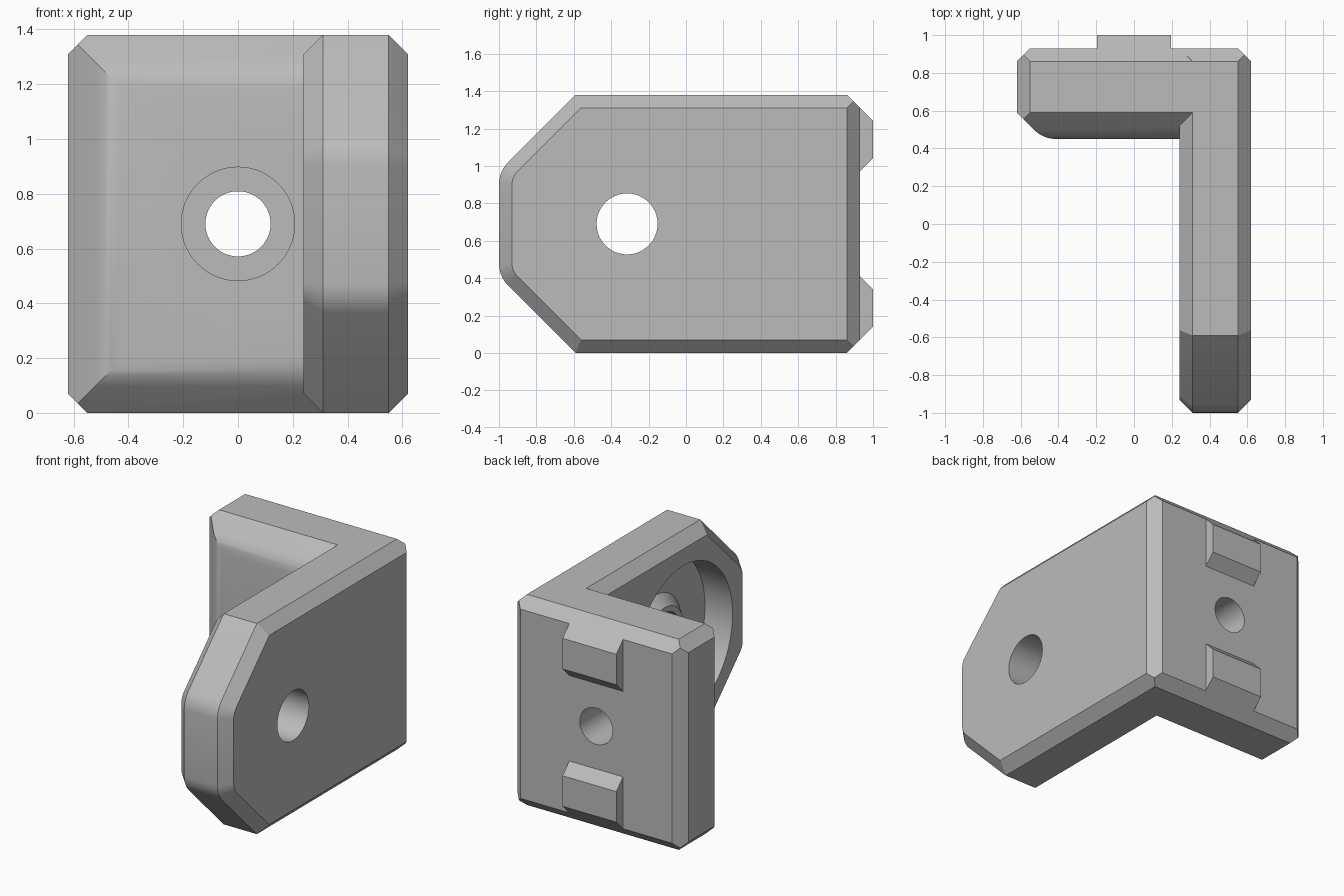
import bpy, bmesh
from math import sin, cos, radians
from mathutils import Vector, Matrix

if "Cube" in bpy.data.objects:
    bpy.data.objects.remove(bpy.data.objects["Cube"])

H, MID = 1.38, 0.69          # height and mid height
C, R = 0.07, 0.17            # chamfer width, rounding radius
ANGLES = [radians(7.5 * i) for i in range(7)]

grey = bpy.data.materials.new("plain grey")
grey.use_nodes = True
grey.diffuse_color = (0.5, 0.5, 0.5, 1)
grey.node_tree.nodes["Principled BSDF"].inputs["Base Color"].default_value = grey.diffuse_color


def finish(bm, name):
    bmesh.ops.recalc_face_normals(bm, faces=bm.faces[:])
    mesh = bpy.data.meshes.new(name)
    bm.to_mesh(mesh)
    bm.free()
    mesh.materials.append(grey)
    obj = bpy.data.objects.new(name, mesh)
    bpy.context.collection.objects.link(obj)
    return obj


def convex_block(name, cuts):
    """Trim a large cube by half spaces given as (point, outward normal)."""
    bm = bmesh.new()
    bmesh.ops.create_cube(bm, size=6)
    for point, normal in cuts:
        geom = bm.verts[:] + bm.edges[:] + bm.faces[:]
        bmesh.ops.bisect_plane(bm, geom=geom, dist=1e-5, plane_co=Vector(point),
                               plane_no=Vector(normal).normalized(), clear_outer=True)
        rim = [e for e in bm.edges if e.is_boundary]
        if rim:
            bmesh.ops.holes_fill(bm, edges=rim)
    return finish(bm, name)


def mirrored(cuts):
    """Repeat the cuts upside down about mid height."""
    return cuts + [((x, y, H - z), (a, b, -c)) for (x, y, z), (a, b, c) in cuts if c]


def cone(name, center, axis, r1, r2, depth):
    """Round bar or cone running along the axis from r1 to r2."""
    bm = bmesh.new()
    turn = Vector((0, 0, 1)).rotation_difference(Vector(axis)).to_matrix().to_4x4()
    bmesh.ops.create_cone(bm, cap_ends=True, segments=64, radius1=r1, radius2=r2,
                          depth=depth, matrix=Matrix.Translation(center) @ turn)
    return finish(bm, name)


def combine(target, tool, operation):
    mod = target.modifiers.new(operation.lower(), 'BOOLEAN')
    mod.operation, mod.object, mod.solver = operation, tool, 'EXACT'
    bpy.context.view_layer.objects.active = target
    bpy.ops.object.modifier_apply(modifier=mod.name)
    bpy.data.objects.remove(tool)


# Side arm: pointed, rounded outline with chamfers on both sides
outline = [((0, H), (0, 1)), ((0.93, MID), (1, 0))]
outline += [((-0.83 - R * cos(a), 0.90 + R * sin(a)), (-cos(a), sin(a))) for a in ANGLES]
cuts = [((0.24, 0, 0), (-1, 0, 0)), ((0.62, 0, 0), (1, 0, 0)),
        ((0, 0.93, H - C), (0, 1, 1))]
for (y, z), (ny, nz) in outline:
    cuts += [((0.4, y, z), (0, ny, nz)),
             ((0.62 - C, y, z), (1, ny, nz)),
             ((0.24 + C, y, z), (-1, ny, nz))]
bracket = convex_block("bracket", mirrored(cuts))

# Round pocket with a tapered boss inside the arm, then the pivot hole
PIVOT_Y = -0.315
combine(bracket, cone("pocket", (0.24, PIVOT_Y, MID), (1, 0, 0), 0.51, 0.51, 0.4), 'DIFFERENCE')
combine(bracket, cone("boss", (0.415, PIVOT_Y, MID), (-1, 0, 0), 0.28, 0.2, 0.08), 'UNION')
combine(bracket, cone("pivot_hole", (0.4, PIVOT_Y, MID), (1, 0, 0), 0.163, 0.163, 1), 'DIFFERENCE')

# Back plate: soft sloped front, chamfered end and back
cuts = [((0.4, 0, 0), (1, 0, 0)), ((-0.62, 0, 0), (-1, 0, 0)),
        ((0, 0.93, 0), (0, 1, 0)), ((0, 0, H), (0, 0, 1)),
        ((C - 0.62, 0, H), (-1, 0, 1)), ((C - 0.62, 0.93, 0), (-1, 1, 0)),
        ((0, 0.93, H - C), (0, 1, 1))]
for a in ANGLES:
    s, c = sin(a), cos(a)
    cuts.append(((0, 0.62 - R * c, H - 0.21 + R * s), (0, -c, s)))
    cuts.append(((-0.41 - R * s, 0.62 - R * c, 0), (-s, -c, 0)))
plate = convex_block("back_plate", mirrored(cuts))

# Screw hole with a counterbore at the front
combine(plate, cone("screw_hole", (0, 0.7, MID), (0, 1, 0), 0.119, 0.119, 1), 'DIFFERENCE')
combine(plate, cone("counterbore", (0, 0.45, MID), (0, 1, 0), 0.207, 0.207, 0.4), 'DIFFERENCE')
combine(bracket, plate, 'UNION')

# Two locating keys on the back
for flip in (False, True):
    cuts = [((-0.195, 0, 0), (-1, 0, 0)), ((0.195, 0, 0), (1, 0, 0)),
            ((0, 0.85, 0), (0, -1, 0)), ((0, 1, 0), (0, 1, 0)),
            ((0, 0, 0.97), (0, 0, -1)), ((0, 0, 1.31), (0, 0, 1)),
            ((0, 1, 1.24), (0, 1, 1)), ((0, 1, 1.04), (0, 1, -1))]
    if flip:
        cuts = [((x, y, H - z), (a, b, -c)) for (x, y, z), (a, b, c) in cuts]
    combine(bracket, convex_block("key", cuts), 'UNION')

bpy.ops.object.select_all(action='DESELECT')
bracket.select_set(True)
bpy.context.view_layer.objects.active = bracket
bpy.ops.object.shade_smooth_by_angle(angle=radians(25))
